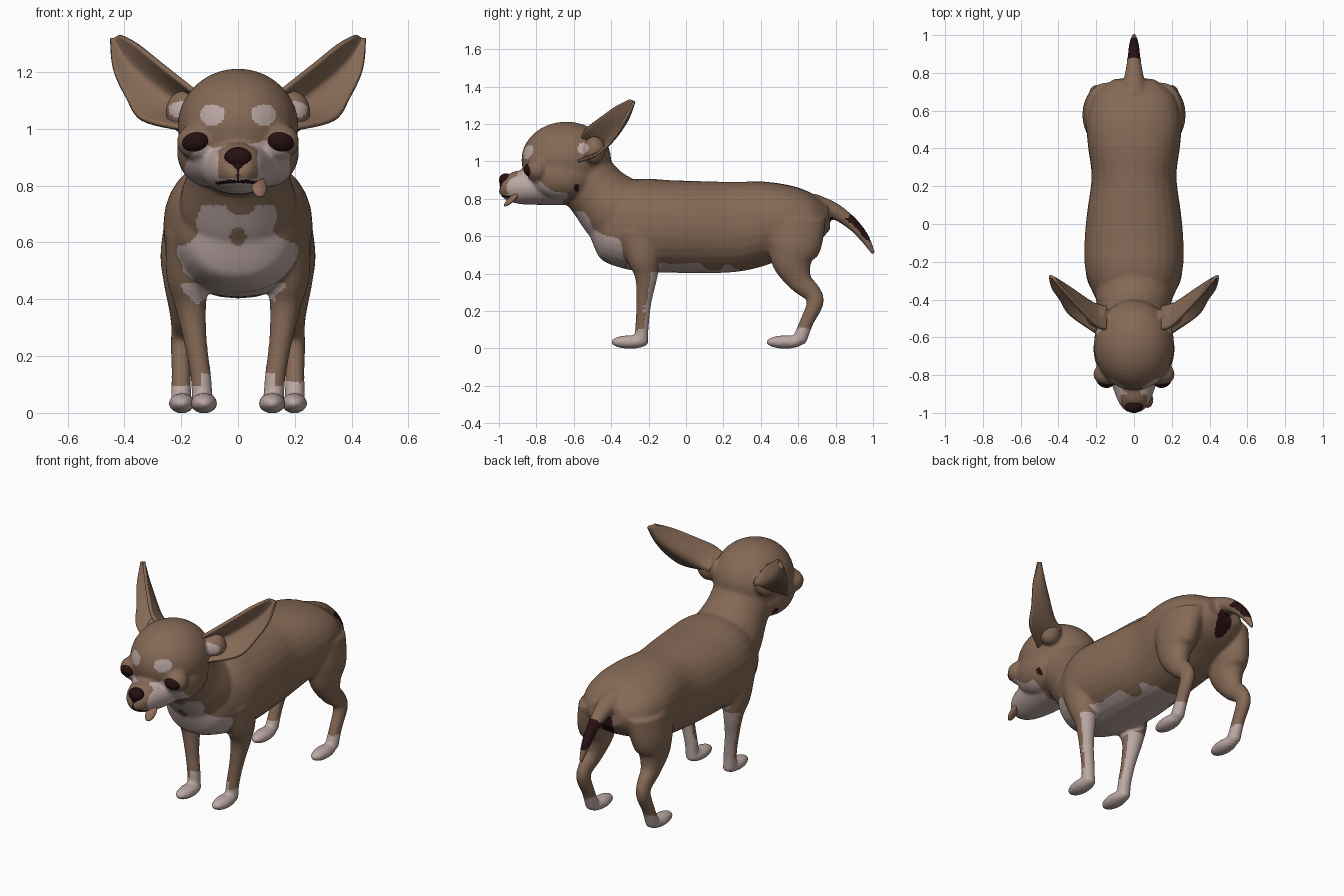
import bpy, bmesh, math
from mathutils import Vector, Matrix

if "Cube" in bpy.data.objects:
    bpy.data.objects.remove(bpy.data.objects["Cube"])


def material(name, rgb):
    m = bpy.data.materials.new(name)
    m.diffuse_color = (*rgb, 1)
    m.use_nodes = True
    m.node_tree.nodes["Principled BSDF"].inputs["Base Color"].default_value = m.diffuse_color
    return m


BROWN = material("brown coat", (0.235, 0.142, 0.092))
PALE = material("pale markings", (0.50, 0.39, 0.37))
DARK = material("dark maroon", (0.02, 0.005, 0.006))
TAN = material("tongue tan", (0.28, 0.15, 0.10))


def spline(rows, n):
    """Catmull-Rom interpolation of equal-length number rows."""
    out = []
    for i in range(len(rows) - 1):
        a, b, c, d = (rows[max(0, min(len(rows) - 1, i + k))] for k in (-1, 0, 1, 2))
        for j in range(n):
            t = j / n
            out.append([0.5 * (2 * q + (r - p) * t + (2 * p - 5 * q + 4 * r - s) * t * t
                        + (3 * q - p - 3 * r + s) * t ** 3) for p, q, r, s in zip(a, b, c, d)])
    return out + [list(rows[-1])]


def tube(bm, rows, side=1, power=2.0, seg=28):
    """Closed loft; each row is x, y, z, half width, half depth."""
    rows = spline(rows, 5)
    rings = []
    for i, (x, y, z, a, b) in enumerate(rows):
        tan = Vector(rows[min(i + 1, len(rows) - 1)][:3]) - Vector(rows[max(i - 1, 0)][:3])
        tan.x = 0
        up = tan.normalized().cross(Vector((1, 0, 0)))
        ring = []
        for k in range(seg):
            c, s = math.cos(2 * math.pi * k / seg), math.sin(2 * math.pi * k / seg)
            c, s = (math.copysign(abs(v) ** (2 / power), v) for v in (c, s))
            p = Vector((x, y, z)) + Vector((a * c, 0, 0)) + up * b * s
            ring.append(bm.verts.new((p.x * side, p.y, p.z)))
        rings.append(ring)
    for r, q in zip(rings, rings[1:]):
        for k in range(seg):
            bm.faces.new((r[k], r[(k + 1) % seg], q[(k + 1) % seg], q[k]))
    bm.faces.new(rings[0])
    bm.faces.new(rings[-1])


def ball(bm, loc, radii, rot=None):
    m = Matrix.Translation(loc) @ (rot or Matrix()) @ Matrix.Diagonal((*radii, 1))
    bmesh.ops.create_uvsphere(bm, u_segments=32, v_segments=20, radius=1, matrix=m)


def finish(bm, name, *mats):
    bmesh.ops.recalc_face_normals(bm, faces=bm.faces)
    me = bpy.data.meshes.new(name)
    bm.to_mesh(me)
    bm.free()
    ob = bpy.data.objects.new(name, me)
    bpy.context.collection.objects.link(ob)
    for m in mats:
        me.materials.append(m)
    me.polygons.foreach_set("use_smooth", [True] * len(me.polygons))
    return ob


# Skin: overlapping volumes fused into one surface
bm = bmesh.new()
torso = [(-.50, .60, .78, .10), (-.44, .50, .86, .17), (-.36, .44, .89, .22), (-.24, .41, .908, .258),
         (-.1, .405, .90, .262), (.05, .403, .895, .25), (.25, .408, .89, .225), (.42, .45, .895, .245),
         (.55, .50, .877, .25), (.68, .56, .83, .21), (.765, .64, .77, .11)]
tube(bm, [(0, y, (lo + hi) / 2, w, (hi - lo) / 2) for y, lo, hi, w in torso], power=2.2)
# neck
tube(bm, [(0, -.27, .66, .2, .2), (0, -.38, .74, .205, .195), (0, -.48, .84, .178, .168),
          (0, -.56, .94, .17, .165)])
# tail
tube(bm, [(0, .68, .755, .08, .075), (0, .79, .735, .05, .045), (0, .89, .665, .034, .034),
          (0, .955, .59, .026, .026), (0, 1.003, .505, .011, .011)])
# skull and muzzle
ball(bm, (0, -.64, 1.008), (.213, .24, .204))
tube(bm, [(0, -.62, .875, .15, .11), (0, -.80, .865, .13, .098), (0, -.89, .862, .104, .09),
          (0, -.95, .868, .078, .074), (0, -.985, .88, .045, .045)])
for s in (-1, 1):
    ball(bm, (s * .1, -.66, .92), (.115, .17, .125))        # cheek
    ball(bm, (s * .14, -.795, .955), (.076, .062, .066))    # eyelid
    ball(bm, (s * .19, -.49, 1.06), (.065, .06, .075))      # ear root
    # front leg and paw
    tube(bm, [(.17, -.25, .64, .085, .13), (.175, -.225, .48, .077, .09), (.168, -.213, .38, .056, .06),
              (.15, -.225, .25, .041, .041), (.13, -.235, .12, .037, .036), (.125, -.24, .03, .037, .038)], s)
    ball(bm, (s * .12, -.30, .034), (.048, .102, .036))
    # hind leg and paw
    tube(bm, [(.15, .58, .70, .105, .17), (.178, .578, .56, .095, .15), (.185, .57, .46, .077, .11),
              (.19, .61, .36, .052, .066), (.195, .675, .295, .04, .05), (.2, .69, .24, .037, .045),
              (.2, .645, .14, .034, .037), (.2, .605, .04, .037, .04)], s)
    ball(bm, (s * .198, .53, .034), (.046, .102, .036))
raw = finish(bm, "body_raw")
mod = raw.modifiers.new("fuse", 'REMESH')
mod.mode, mod.voxel_size, mod.use_smooth_shade = 'VOXEL', 0.009, True
mod = raw.modifiers.new("soften", 'SMOOTH')
mod.factor, mod.iterations = 0.5, 9
me = bpy.data.meshes.new_from_object(raw.evaluated_get(bpy.context.evaluated_depsgraph_get()))
bpy.data.objects.remove(raw)
body = bpy.data.objects.new("body", me)
bpy.context.collection.objects.link(body)
me.materials.clear()
for m in (BROWN, PALE, DARK):
    me.materials.append(m)


def near(a, b, ca, cb, ra, rb):
    return ((a - ca) / ra) ** 2 + ((b - cb) / rb) ** 2 < 1


def chest_width(z):
    pts = [(.39, .12), (.50, .20), (.58, .21), (.635, .145), (.73, .125)]
    for (z0, w0), (z1, w1) in zip(pts, pts[1:]):
        if z0 <= z <= z1:
            return w0 + (w1 - w0) * (z - z0) / (z1 - z0)
    return 0


def coat(c, n):
    """Colour slot from position and direction: 0 brown, 1 pale, 2 dark."""
    x, y, z = abs(c.x), c.y, c.z
    wob = .012 * math.sin(31 * y + 5 * c.x) + .008 * math.sin(53 * z + 17 * c.x)
    if y > .6 and n.y > 0 and near(x, z, 0, .645, .05, .075):
        return 2                                            # patch under the tail
    if x > .1 and near(y, z, -.585, .86, .016, .02):
        return 2                                            # cheek mole
    if y < -.9 and n.y < -.1 and abs(z - .815 + 1.5 * x * x) < .006 and x < .085:
        return 2                                            # mouth line
    if y < -.95 and x < .007 and .81 < z < .88:
        return 2                                            # lip groove
    if y < -.7 and near(x, z, .09, 1.05, .045, .037):
        return 1                                            # brow spots
    if x > .15 and near(y, z, -.55, 1.07, .03, .03):
        return 1                                            # spots by the ears
    if y < -.64 + wob and z < .96:                          # muzzle and cheeks
        if y < -.9 and x < .07 and z > .825:
            return 0
        top = .955 - .35 * max(0, y + .83) - .9 * max(0, x - .12)
        return int(z < top + wob and (x > .035 or z < .86))
    if y < -.32 and .39 < z < .73:                          # chest bib
        if near(c.x, z, 0, .62, .028, .032) or near(c.x, z, .01, .73, .05, .035):
            return 0
        return int(x < chest_width(z) + wob and y < -.33 - .45 * max(0, z - .5) + wob)
    if z < .1 + wob + (.05 if n.x * c.x < 0 and y < 0 else 0):
        return 1                                            # socks
    if z < .41 and -.3 < y < -.1 and n.y > .35:
        return 1                                            # back of front legs
    if z < .455 and -.33 < y < .28 and n.z < -.2 and x < .17 + 2 * wob - .3 * max(0, y):
        return 1                                            # belly
    return 0


for p in me.polygons:
    p.material_index = coat(p.center, p.normal)
    p.use_smooth = True

# Ears: cupped leaves, each row = upper edge, cup back, lower edge
EAR = [(.15, -.56, 1.13, .15, -.44, 1.07, .20, -.58, 1.00),
       (.20, -.54, 1.17, .22, -.42, 1.10, .34, -.48, 1.035),
       (.275, -.465, 1.23, .31, -.36, 1.17, .395, -.395, 1.115),
       (.355, -.375, 1.295, .385, -.31, 1.24, .437, -.335, 1.21),
       (.415, -.30, 1.33, .435, -.28, 1.32, .45, -.28, 1.315)]
for s, name in ((1, "left_ear"), (-1, "right_ear")):
    bm = bmesh.new()
    grid = [[bm.verts.new((s * x, y, z)) for x, y, z in spline([r[:3], r[3:6], r[6:]], 7)]
            for r in spline(EAR, 6)]
    for r, q in zip(grid, grid[1:]):
        for k in range(len(r) - 1):
            bm.faces.new((r[k], r[k + 1], q[k + 1], q[k]))
    ear = finish(bm, name, BROWN)
    mod = ear.modifiers.new("thickness", 'SOLIDIFY')
    mod.thickness, mod.offset = 0.016, 0

# Eyes
for s, name in ((1, "left_eye"), (-1, "right_eye")):
    bm = bmesh.new()
    ball(bm, (s * .146, -.812, .955), (.056, .056, .043), Matrix.Rotation(s * .2, 4, 'Y'))
    finish(bm, name, DARK)

# Nose: wide pad tapering down
bm = bmesh.new()
ball(bm, (0, -.964, .898), (.048, .036, .038))
ball(bm, (0, -.966, .872), (.026, .03, .03))
finish(bm, "nose", DARK)

# Tongue hanging from the side of the mouth
bm = bmesh.new()
ball(bm, (.075, -.935, .795), (.028, .05, .014),
     Matrix.Rotation(.75, 4, 'X') @ Matrix.Rotation(.3, 4, 'Y'))
finish(bm, "tongue", TAN)
